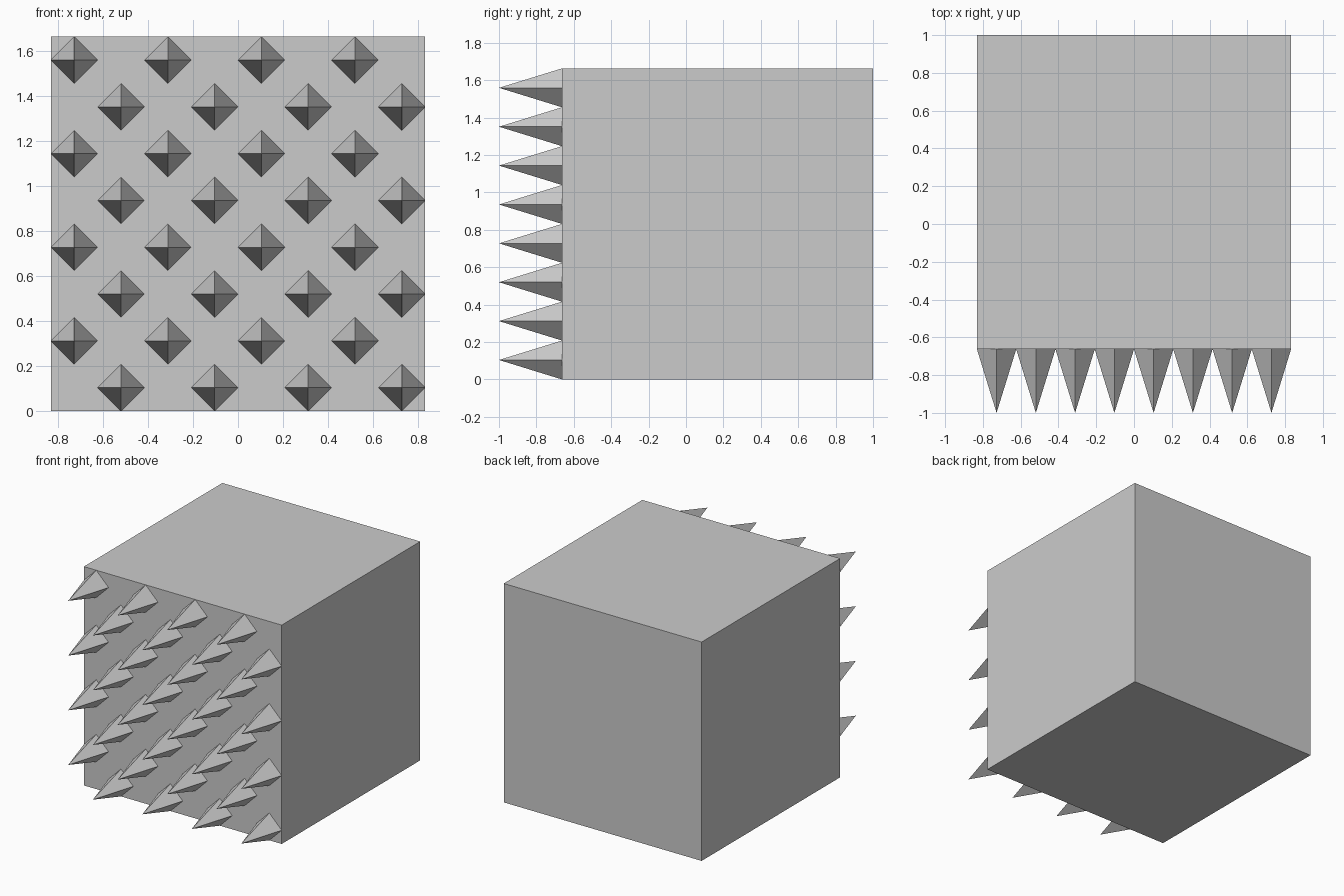
import bpy, bmesh
from math import pi
from mathutils import Matrix

if "Cube" in bpy.data.objects:
    bpy.data.objects.remove(bpy.data.objects["Cube"])

SIDE = 1.663               # cube edge
FRONT = 1 - SIDE           # y of the spiked face
CELLS = 8                  # checkerboard cells per edge
CELL = SIDE / CELLS
LENGTH = 1 + FRONT         # spikes reach y = -1


def add_object(name, bm):
    mesh = bpy.data.meshes.new(name)
    bm.to_mesh(mesh)
    bm.free()
    obj = bpy.data.objects.new(name, mesh)
    bpy.context.collection.objects.link(obj)
    return obj


# Solid block
bm = bmesh.new()
bmesh.ops.create_cube(bm, size=SIDE,
                      matrix=Matrix.Translation((0, FRONT + SIDE / 2, SIDE / 2)))
add_object("block", bm)

# Four-sided spikes pointing forward, on alternate cells of the front face
bm = bmesh.new()
point_forward = Matrix.Rotation(pi / 2, 4, 'X')
for row in range(CELLS):
    for col in range((row + 1) % 2, CELLS, 2):
        centre = (-SIDE / 2 + (col + 0.5) * CELL,
                  FRONT - LENGTH / 2,
                  (row + 0.5) * CELL)
        bmesh.ops.create_cone(bm, cap_ends=False, segments=4,
                              radius1=CELL / 2, radius2=0, depth=LENGTH,
                              matrix=Matrix.Translation(centre) @ point_forward)
bmesh.ops.remove_doubles(bm, verts=bm.verts, dist=1e-5)
add_object("front_spikes", bm)
